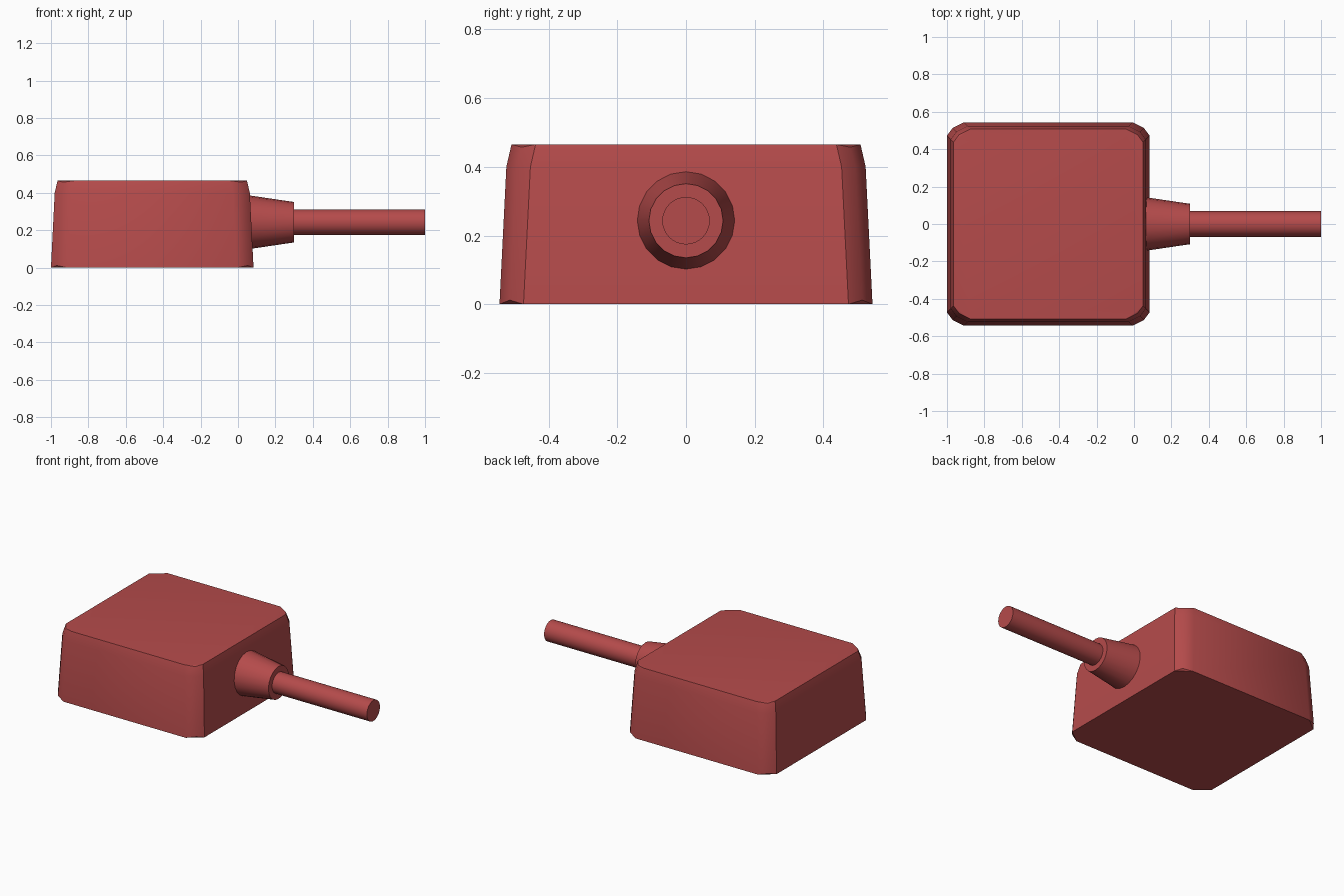
import bpy, bmesh, math
from mathutils import Matrix

if "Cube" in bpy.data.objects:
    bpy.data.objects.remove(bpy.data.objects["Cube"])

red = bpy.data.materials.new("red_plastic")
red.diffuse_color = (0.46, 0.07, 0.07, 1)
red.use_nodes = True
red.node_tree.nodes["Principled BSDF"].inputs["Base Color"].default_value = red.diffuse_color


def finish(name, bm, angle):
    bmesh.ops.recalc_face_normals(bm, faces=bm.faces)
    mesh = bpy.data.meshes.new(name)
    bm.to_mesh(mesh)
    bm.free()
    obj = bpy.data.objects.new(name, mesh)
    bpy.context.collection.objects.link(obj)
    mesh.materials.append(red)
    bpy.ops.object.select_all(action='DESELECT')
    obj.select_set(True)
    bpy.context.view_layer.objects.active = obj
    bpy.ops.object.shade_smooth_by_angle(angle=math.radians(angle))


def ring(bm, z, inset, corner_dz=0.0):
    # Rectangle with two-segment rounded corners, each middle point offset in z
    cx, hx, hy = -0.4585, 0.5415 - inset, 0.543 - inset
    cut_x, cut_y, mid = 0.09, 0.07, 0.03
    verts = []
    for sx, sy in ((1, 1), (-1, 1), (-1, -1), (1, -1)):
        pts = [(hx, hy - cut_y, z), (hx - mid, hy - mid, z + corner_dz),
               (hx - cut_x, hy, z)]
        if sx * sy < 0:
            pts.reverse()
        verts += [bm.verts.new((cx + sx * x, sy * y, h)) for x, y, h in pts]
    return verts


# Tapered housing with a softened top edge
bm = bmesh.new()
rings = [ring(bm, 0, 0, 0.012), ring(bm, 0.40, 0.02),
         ring(bm, 0.465, 0.035, -0.008)]
for low, high in zip(rings, rings[1:]):
    for i in range(len(low)):
        j = (i + 1) % len(low)
        bm.faces.new((low[i], low[j], high[j], high[i]))
# Flat caps with small corner triangles
for r in (rings[0], rings[-1]):
    bm.faces.new([v for i, v in enumerate(r) if i % 3 != 1])
    for i in range(0, 12, 3):
        bm.faces.new(r[i:i + 3])
finish("housing", bm, 35)


def rod(name, x0, x1, r0, r1, sides):
    bm = bmesh.new()
    m = Matrix.Translation(((x0 + x1) / 2, 0, 0.243)) @ Matrix.Rotation(math.pi / 2, 4, 'Y')
    bmesh.ops.create_cone(bm, cap_ends=True, segments=sides, radius1=r0,
                          radius2=r1, depth=x1 - x0, matrix=m)
    finish(name, bm, 35)


# Strain relief collar and cable
rod("strain_relief", 0.063, 0.30, 0.143, 0.108, 20)
rod("cable", 0.29, 1.0, 0.069, 0.069, 32)
